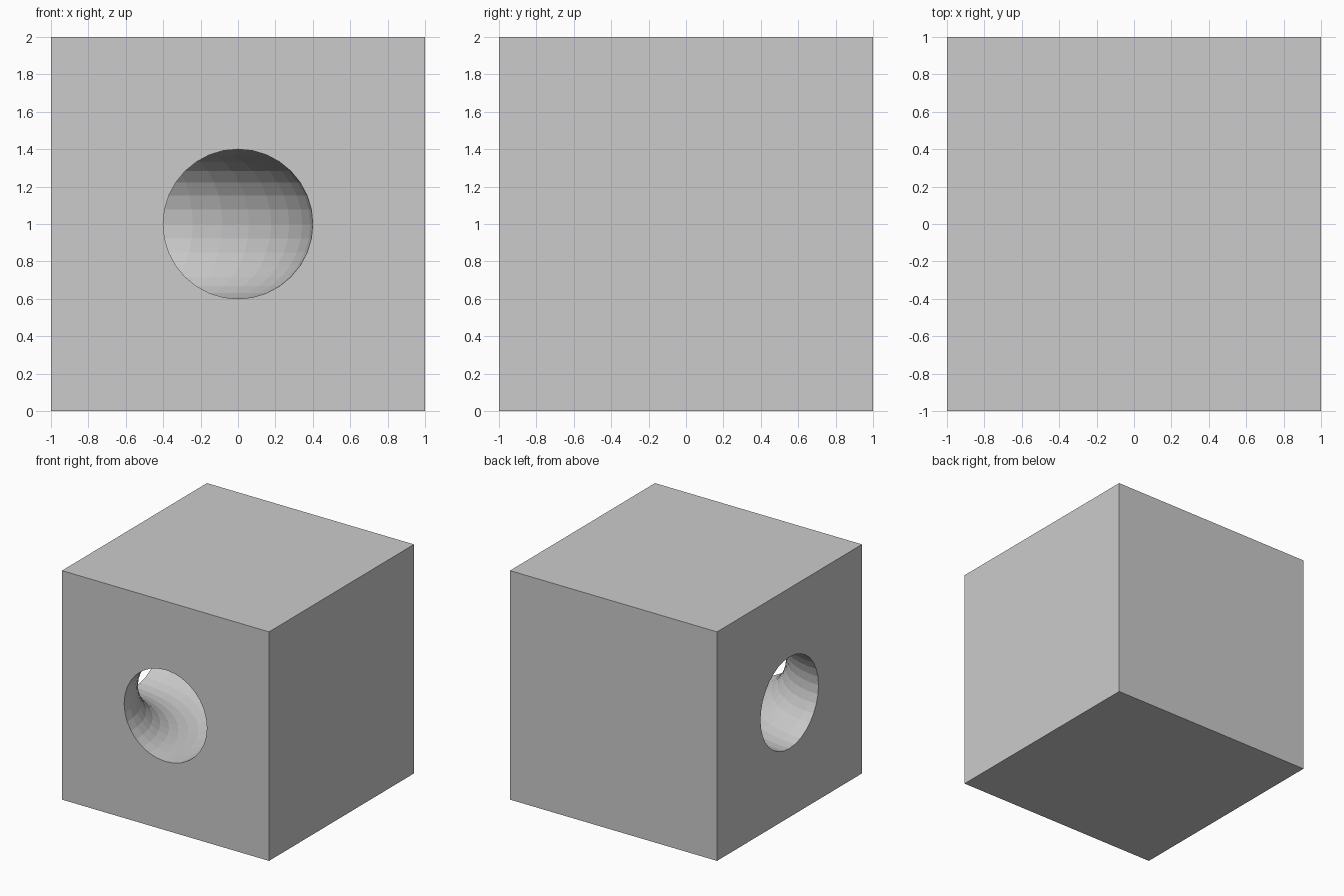
import bpy, bmesh
from math import sin, cos, pi
from mathutils import Vector

if "Cube" in bpy.data.objects:
    bpy.data.objects.remove(bpy.data.objects["Cube"])

SIDES, STEPS = 32, 11        # tunnel cross-section and bend segments
BORE, BEND, EXTRA = 0.4, 1.0, 0.1

# Cube block standing on the floor
bpy.ops.mesh.primitive_cube_add(size=2, location=(0, 0, 1))
block = bpy.context.object
block.name = "block"

# Elbow cutter: enters the front face, bends 90 degrees, leaves the left face
corner = Vector((-1, -1, 1))
path = []
for i in range(STEPS + 1):
    a = pi / 2 * i / STEPS
    path.append((corner + BEND * Vector((cos(a), sin(a), 0)), a))
path.insert(0, (path[0][0] - Vector((0, EXTRA, 0)), 0))
path.append((path[-1][0] - Vector((EXTRA, 0, 0)), pi / 2))

bm = bmesh.new()
rings = []
for centre, a in path:
    out = Vector((cos(a), sin(a), 0))
    rings.append([bm.verts.new(centre + BORE * (cos(t) * out + Vector((0, 0, sin(t)))))
                  for t in (2 * pi * j / SIDES for j in range(SIDES))])
for r, s in zip(rings, rings[1:]):
    for j in range(SIDES):
        k = (j + 1) % SIDES
        bm.faces.new((r[j], r[k], s[k], s[j]))
bm.faces.new(rings[0])
bm.faces.new(rings[-1])
bmesh.ops.recalc_face_normals(bm, faces=bm.faces)
mesh = bpy.data.meshes.new("tunnel_cutter")
bm.to_mesh(mesh)
bm.free()
cutter = bpy.data.objects.new("tunnel_cutter", mesh)
bpy.context.collection.objects.link(cutter)
cutter.hide_render = True
cutter.display_type = 'WIRE'

# Bore the tunnel through the block
cut = block.modifiers.new("tunnel", 'BOOLEAN')
cut.operation = 'DIFFERENCE'
cut.solver = 'EXACT'
cut.object = cutter
